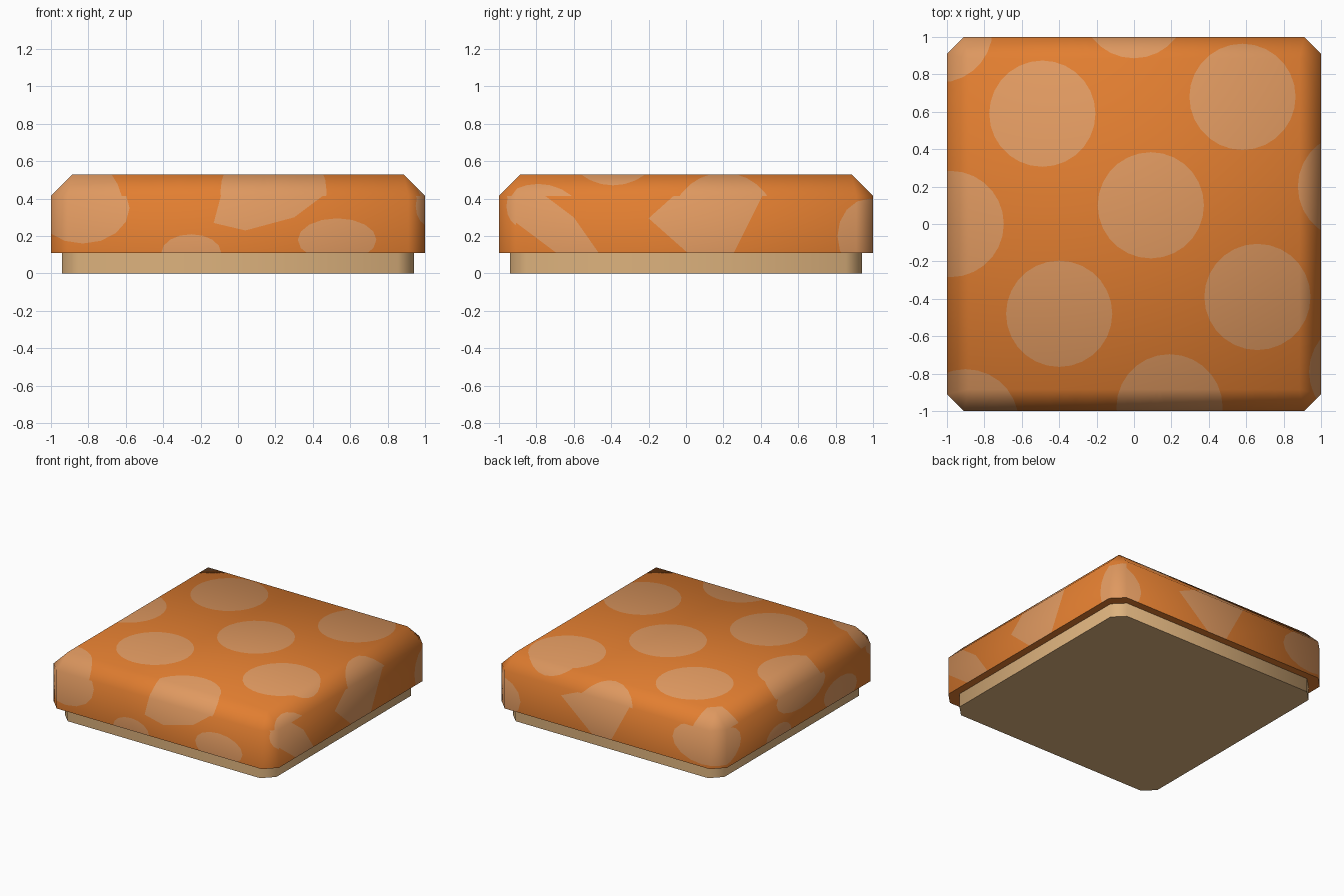
import bpy, bmesh, math
from mathutils import Vector
from mathutils.interpolate import poly_3d_calc

if "Cube" in bpy.data.objects:
    bpy.data.objects.remove(bpy.data.objects["Cube"])


def material(name, rgb):
    m = bpy.data.materials.new(name)
    m.diffuse_color = (*rgb, 1)
    m.use_nodes = True
    m.node_tree.nodes["Principled BSDF"].inputs["Base Color"].default_value = m.diffuse_color
    return m


orange = material("orange", (0.76, 0.209, 0.03))
spot_mat = material("light_orange_spots", (0.74, 0.318, 0.117))
tan = material("tan", (0.72, 0.445, 0.205))


def prism(bm, h, c, z0, z1):
    """Square prism with cut corners and a floor; returns its upper ring."""
    k = h - c
    outline = [(h, -k), (h, k), (k, h), (-k, h), (-h, k), (-h, -k), (-k, -h), (k, -h)]
    low, high = ([bm.verts.new((x, y, z)) for x, y in outline] for z in (z0, z1))
    for i in range(8):
        j = (i + 1) % 8
        bm.faces.new((low[i], low[j], high[j], high[i]))
    bm.faces.new(low[::-1])
    return high


def finish(bm, name, mats):
    me = bpy.data.meshes.new(name)
    bm.to_mesh(me)
    me.shade_smooth()
    me.set_sharp_from_angle(angle=math.radians(60))
    for m in mats:
        me.materials.append(m)
    ob = bpy.data.objects.new(name, me)
    bpy.context.collection.objects.link(ob)
    return ob


# Tan base slab
bm = bmesh.new()
bm.faces.new(prism(bm, 0.94, 0.085, 0, 0.11))
finish(bm, "base_slab", [tan])
bm.free()

# Orange body: octagonal sides, sloped rim and corner triangles, square top
bm = bmesh.new()
ring = prism(bm, 1, 0.09, 0.11, 0.415)
t = 0.885
top = [bm.verts.new((x, y, 0.53)) for x, y in ((t, -t), (t, t), (-t, t), (-t, -t))]
for i in range(4):
    a, b, c = ring[2 * i], ring[2 * i + 1], ring[(2 * i + 2) % 8]
    bm.faces.new((a, b, top[(i + 1) % 4], top[i]))
    bm.faces.new((b, c, top[(i + 1) % 4]))
bm.faces.new(top)
bm.normal_update()
body = finish(bm, "body", [orange, spot_mat])

# Remember the smooth normals of the uncut body
me = body.data
smooth = [([me.vertices[v].co.copy() for v in p.vertices],
           [me.corner_normals[i].vector.copy() for i in p.loop_indices])
          for p in me.polygons]
source = bm.faces.layers.int.new("source")
work = bm.faces.layers.int.new("work")
bm.faces.ensure_lookup_table()
for f in bm.faces:
    f[source] = f.index


def cut_spot(poly, U, V, accept):
    """Cut a convex outline into the accepted faces and colour its inside."""
    poly = [Vector(p) for p in poly]
    mid = sum(poly, Vector((0, 0))) / len(poly)
    for f in bm.faces:
        f[work] = int(accept(f.normal))
    for p, q in zip(poly, poly[1:] + poly[:1]):
        n = Vector((q.y - p.y, p.x - q.x)).normalized()
        if n.dot(mid - p) > 0:
            n = -n
        co, no = U * p.x + V * p.y, U * n.x + V * n.y
        faces = [f for f in bm.faces if f[work]]
        if not faces:
            return
        edges = {e for f in faces for e in f.edges}
        verts = {v for f in faces for v in f.verts}
        bmesh.ops.bisect_plane(bm, geom=list(verts) + list(edges) + faces,
                               dist=1e-5, plane_co=co, plane_no=no)
        for f in bm.faces:
            if f[work] and (f.calc_center_median() - co).dot(no) > 0:
                f[work] = 0
    for f in bm.faces:
        if f[work]:
            f.material_index = 1


def oval(x, y, rx, ry, n):
    return [(x + rx * math.cos(k * math.tau / n), y + ry * math.sin(k * math.tau / n))
            for k in range(n)]


# Equal round spots on the top, running over the sloped rim
X, Y, Z = (Vector(v) for v in ((1, 0, 0), (0, 1, 0), (0, 0, 1)))
for x, y in [(-0.49, 0.59), (0.09, 0.1), (0.58, 0.68), (-0.4, -0.48), (0.66, -0.39),
             (-0.98, 0), (0.19, -0.98), (0, 1.17), (-1.04, 1.04), (-0.9, -1.06),
             (1.16, 0.2), (1.22, -0.79)]:
    cut_spot(oval(x, y, 0.284, 0.284, 28), X, Y, lambda n: n.z > 0.5)

# Side spots, as (across, height) seen from outside: ovals, then angular ones
low = [(-0.25, 0.11, 0.16, 0.1), (0.53, 0.18, 0.21, 0.115)]
front = low + [(-0.83, 0.35, 0.25, 0.19), (1.03, 0.36, 0.08, 0.11)]
right = [(0.98, 0.2, 0.17, 0.2)]
back = [(-1.02, 0.2, 0.25, 0.18), (0.84, 0.29, 0.26, 0.16)]
left = low + [(-0.95, 0.28, 0.22, 0.15), (0.03, 0.37, 0.31, 0.14), (1.03, 0.4, 0.18, 0.1)]
front_patch = [(-0.09, 0.42), (-0.13, 0.27), (0.04, 0.23), (0.3, 0.3), (0.46, 0.42)]
right_patch = [(0.41, 0.42), (0.25, 0.1), (0.02, 0.1), (-0.2, 0.295), (-0.06, 0.42)]
right_slant = [(-0.96, 0.42), (-0.76, 0.42), (-0.6, 0.3), (-0.46, 0.1), (-0.68, 0.1), (-0.92, 0.28)]
back_patch = [(-0.41, 0.35), (-0.25, 0.42), (0.2, 0.42), (0.03, 0.1), (-0.12, 0.1)]

for U, N, ovals, patches in [(X, -Y, front, [front_patch]),
                             (Y, X, right, [right_patch, right_slant]),
                             (-X, Y, back, [back_patch]),
                             (-Y, -X, left, [])]:
    for poly in [oval(*o, 16) for o in ovals] + patches:
        cut_spot(poly, U, Z, lambda n: n.dot(N) > 0.6 and abs(n.z) < 0.1)

# Restore the smooth shading across the cut faces
origin = [f[source] for f in bm.faces]
bm.to_mesh(me)
bm.free()
me.shade_smooth()
normals = []
for p in me.polygons:
    cos, nors = smooth[origin[p.index]]
    for v in p.vertices:
        w = poly_3d_calc(cos, me.vertices[v].co)
        normals.append(sum((n * k for n, k in zip(nors, w)), Vector()).normalized())
me.normals_split_custom_set(normals)
